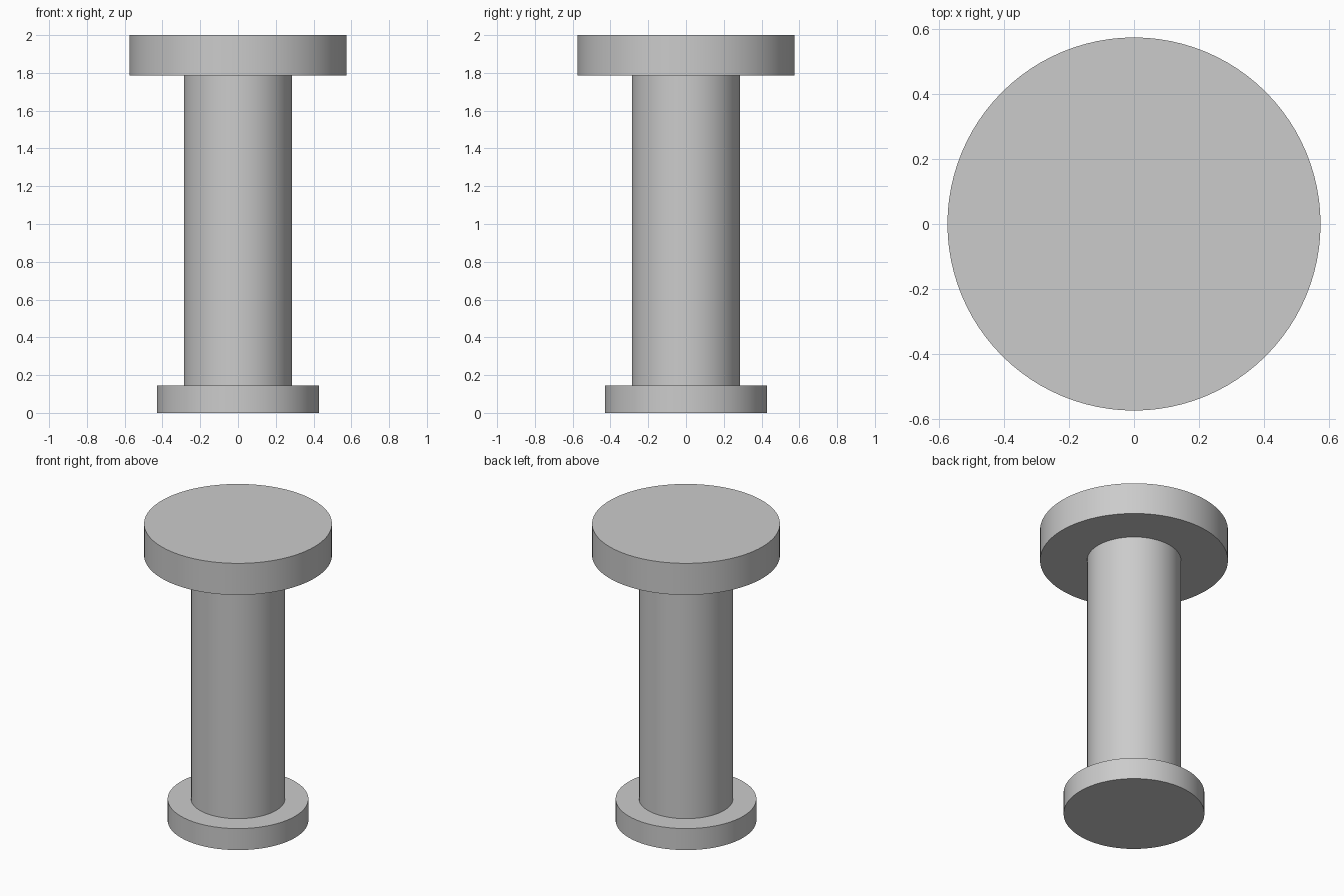
import bpy
import math

cube = bpy.data.objects.get("Cube")
if cube:
    bpy.data.objects.remove(cube, do_unlink=True)

# Single plain grey for every part
GREY = (0.6, 0.6, 0.6, 1.0)
grey = bpy.data.materials.new("plain_grey")
grey.use_nodes = True
grey.diffuse_color = GREY
grey.node_tree.nodes["Principled BSDF"].inputs["Base Color"].default_value = GREY


def disc(name, radius, bottom, top, caps="NGON"):
    """Upright round part between two heights."""
    bpy.ops.mesh.primitive_cylinder_add(
        vertices=96, radius=radius, depth=top - bottom,
        end_fill_type=caps, location=(0, 0, (bottom + top) / 2))
    part = bpy.context.object
    part.name = part.data.name = name
    part.data.materials.append(grey)
    bpy.ops.object.shade_smooth_by_angle(angle=math.radians(30))
    return part


BASE_TOP, HEAD_BOTTOM = 0.145, 1.787

# Wide foot, slim shaft (open ends, closed by its neighbours) and broad head
disc("base_flange", 0.43, 0, BASE_TOP)
disc("shaft", 0.287, BASE_TOP, HEAD_BOTTOM, caps="NOTHING")
disc("head_flange", 0.574, HEAD_BOTTOM, 2)
